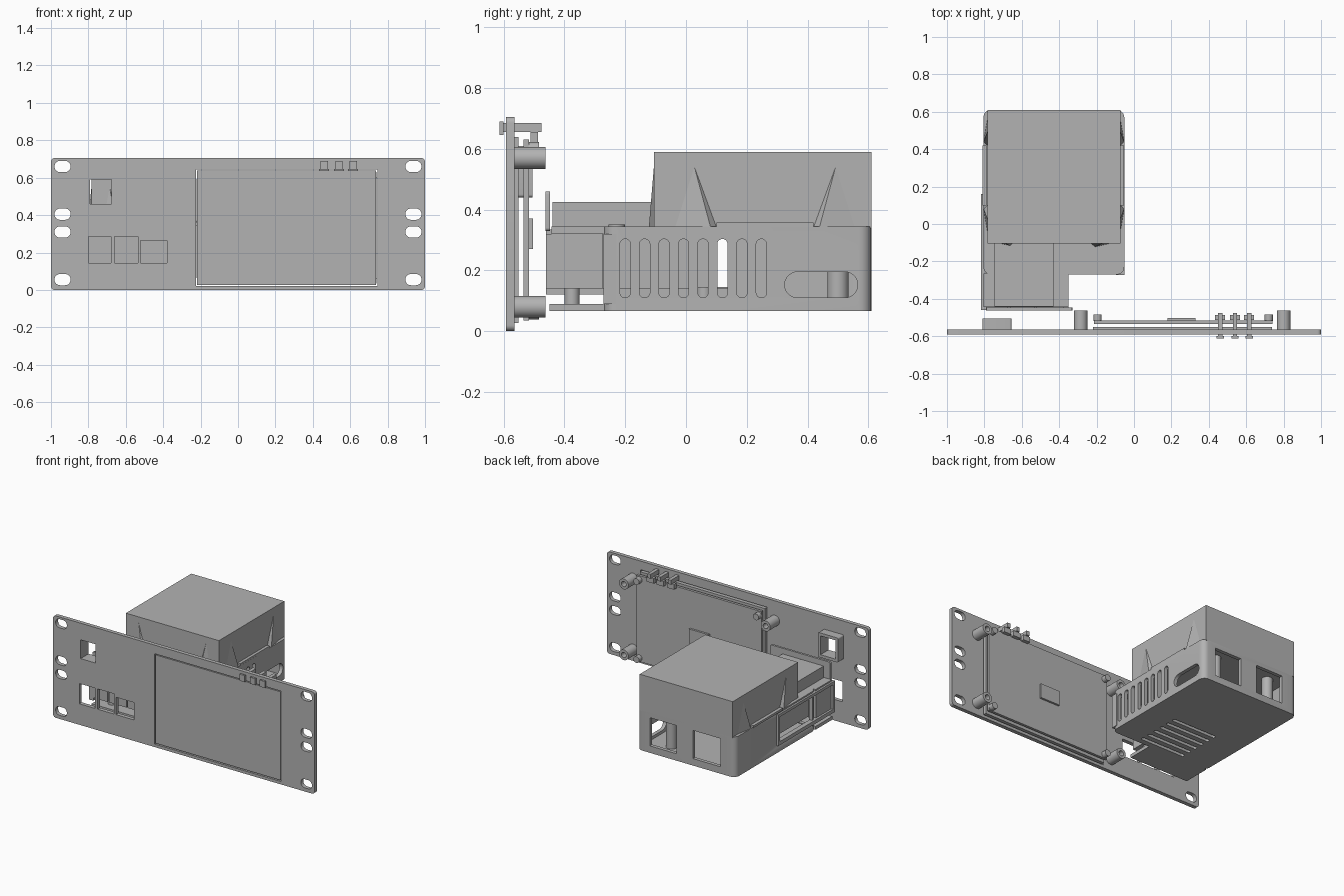
import bpy, bmesh, math
from mathutils import Vector

if "Cube" in bpy.data.objects:
    bpy.data.objects.remove(bpy.data.objects["Cube"])

grey = bpy.data.materials.new("plain grey")
grey.use_nodes = True
grey.diffuse_color = (0.45, 0.45, 0.45, 1)
grey.node_tree.nodes["Principled BSDF"].inputs["Base Color"].default_value = grey.diffuse_color


def rounded(corners, r, steps=6):
    """Polygon with every corner turned into an arc."""
    pts = [Vector(c) for c in corners]
    out = []
    for i, p in enumerate(pts):
        d0 = (pts[i - 1] - p).normalized() * r
        d1 = (pts[(i + 1) % len(pts)] - p).normalized() * r
        for k in range(steps + 1):
            t = math.pi / 2 * k / steps
            out.append(p + d0 + d1 - d1 * math.cos(t) - d0 * math.sin(t))
    return out


def rect(u0, u1, v0, v1, r=0):
    c = [Vector(p) for p in ((u0, v0), (u1, v0), (u1, v1), (u0, v1))]
    return rounded(c, r) if r else c


def circle(u, v, r, n=32):
    return [Vector((u + r * math.cos(math.tau * i / n), v + r * math.sin(math.tau * i / n)))
            for i in range(n)]


def place(axis, p, h):
    return {"x": (h, p.x, p.y), "y": (p.x, h, p.y), "z": (p.x, p.y, h)}[axis]


def prisms(name, solids):
    """One object made of profiles extruded along an axis."""
    bm = bmesh.new()
    for pts, axis, lo, hi in solids:
        a = [bm.verts.new(place(axis, p, lo)) for p in pts]
        b = [bm.verts.new(place(axis, p, hi)) for p in pts]
        bm.faces.new(a)
        bm.faces.new(b)
        for i in range(len(pts)):
            bm.faces.new((a[i - 1], a[i], b[i], b[i - 1]))
    return finish(name, bm)


def finish(name, bm):
    bmesh.ops.recalc_face_normals(bm, faces=bm.faces)
    me = bpy.data.meshes.new(name)
    bm.to_mesh(me)
    bm.free()
    me.materials.append(grey)
    ob = bpy.data.objects.new(name, me)
    bpy.context.collection.objects.link(ob)
    return ob


def part(name, solids, cuts=()):
    ob = prisms(name, solids)
    bpy.ops.object.select_all(action="DESELECT")
    ob.select_set(True)
    bpy.context.view_layer.objects.active = ob
    if cuts:
        cutter = prisms("cutter", cuts)
        mod = ob.modifiers.new("cut", "BOOLEAN")
        mod.operation, mod.solver, mod.object = "DIFFERENCE", "EXACT", cutter
        bpy.ops.object.modifier_apply(modifier="cut")
        bpy.data.objects.remove(cutter)
    bpy.ops.object.shade_smooth_by_angle(angle=math.radians(35))
    return ob


def box(x0, x1, y0, y1, z0, z1):
    return (rect(x0, x1, y0, y1), "z", z0, z1)


# Front panel with mounting slots, screen cut-out and port openings
FRONT, BACK = -0.592, -0.565
through = ("y", -0.7, -0.5)
cuts = [(rect(s - 0.043, s + 0.043, z - 0.03, z + 0.03, 0.029), *through)
        for s in (-0.938, 0.938) for z in (0.055, 0.31, 0.405, 0.66)]
ports = [(-0.8, -0.68, 0.285), (-0.66, -0.535, 0.285), (-0.52, -0.38, 0.265)]
cuts += [(rect(a, b, 0.145, top), *through) for a, b, top in ports]
cuts += [(rect(-0.79, -0.675, 0.46, 0.59), *through),
         (rect(-0.225, 0.745, 0.02, 0.645), *through)]
part("front_panel", [(rect(-1, 1, 0, 0.705, 0.02), "y", FRONT, BACK)], cuts)

# Display stack behind the panel
part("screen", [(rect(-0.218, 0.738, 0.027, 0.638), "y", -0.59, -0.552)])
part("display_board", [box(-0.215, 0.74, -0.535, -0.517, 0.035, 0.63)])
part("display_chip", [box(0.18, 0.33, -0.518, -0.503, 0.27, 0.37)])
part("display_frame", [(rect(-0.25, 0.8, 0.03, 0.635, 0.015), "y", -0.485, -0.462)],
     [(rect(-0.17, 0.71, 0.075, 0.595), "y", -0.6, -0.4),
      (rect(-0.05, 0.6, 0.59, 0.61), "y", -0.6, -0.4)]
     + [(circle(x, z, 0.012, 16), "y", -0.6, -0.4) for x in (-0.21, 0.755) for z in (0.06, 0.605)])
part("frame_spacers", [(circle(x, z, 0.022, 20), "y", -0.518, -0.484)
                       for x in (-0.195, 0.72) for z in (0.06, 0.6)])
part("screen_standoffs", [(circle(x, z, 0.036), "y", -0.567, -0.462)
                          for x in (-0.285, 0.8) for z in (0.08, 0.57)],
     [(circle(x, z, 0.018, 20), "y", -0.52, -0.4)
      for x in (-0.285, 0.8) for z in (0.08, 0.57)])

# Push buttons above the screen
for i, x in enumerate((0.46, 0.54, 0.615)):
    part(f"button_{i + 1}", [box(x - 0.02, x + 0.02, -0.613, -0.6, 0.645, 0.69),
                             box(x - 0.012, x + 0.012, -0.601, -0.475, 0.655, 0.685),
                             box(x - 0.027, x + 0.027, -0.512, -0.487, 0.62, 0.656)])

# Sockets and their bracket
RING_Z = 0.515
for i, x in enumerate((-0.71, -0.565, -0.4)):
    start = -0.5 if i == 0 else -0.566
    part(f"socket_{i + 1}", [(circle(x, RING_Z, 0.055), "y", start, -0.488),
                             (circle(x, RING_Z, 0.073), "y", -0.489, -0.444)],
         [(circle(x, RING_Z, 0.032), "y", -0.6, -0.4)])
part("socket_bracket", [(rect(-0.79, -0.33, 0.33, 0.46, 0.01), "y", -0.462, -0.447)])
part("sensor_frame", [(rect(-0.81, -0.655, 0.44, 0.61, 0.01), "y", BACK - 0.001, -0.505)],
     [(rect(-0.79, -0.675, 0.46, 0.59), *through)])

# Lower case: hollow shell with vents
X0, X1, Y0, Y1, Z0, Z1 = -0.805, -0.052, -0.27, 0.61, 0.067, 0.345
cuts = [(rect(X0 + 0.025, X1 - 0.025, Y0 + 0.025, Y1 - 0.025, 0.02), "z", Z0 + 0.023, Z1 - 0.022)]
shell = part("lower_case", [(rect(X0, X1, Y0, Y1, 0.04), "z", Z0, Z1)], cuts)
side = [(rect(y - 0.017, y + 0.017, 0.11, 0.303, 0.0165), "x", -0.1, 0)
        for y in (-0.2 + 0.064 * i for i in range(8))]
side += [(rect(0.325, 0.565, 0.11, 0.195, 0.042), "x", -0.1, 0),
         (rect(-0.23, 0.15, 0.14, 0.315), "x", -0.9, -0.76)]
side += [(rect(a, b, 0.115, 0.31), "y", 0.56, 0.7) for a, b in ((-0.355, -0.15), (-0.69, -0.48))]
side += [(rect(-0.77, -0.37, 0.095, 0.318), "y", -0.3, -0.235)]
side += [(rect(-0.59, -0.25, y - 0.012, y + 0.012, 0.0115), "z", 0.0, 0.1)
         for y in (-0.22 + 0.06 * i for i in range(6))]
cutter = prisms("vent_cutter", side)
mod = shell.modifiers.new("vents", "BOOLEAN")
mod.solver, mod.object = "EXACT", cutter
bpy.context.view_layer.objects.active = shell
bpy.ops.object.modifier_apply(modifier="vents")
bpy.data.objects.remove(cutter)

# Front extension of the case, its side frame and supports
part("extension_floor", [box(X0, -0.35, -0.45, Y0 + 0.005, Z0, 0.09)])
part("extension_lid", [box(X0, -0.35, -0.443, Y0 + 0.005, 0.32, Z1)])
part("side_frame", [box(-0.818, -0.785, -0.46, 0.16, 0.12, 0.335)],
     [(rect(-0.44, 0.14, 0.145, 0.315), "x", -0.9, -0.7)])
part("corner_tab", [box(-0.095, -0.05, -0.272, -0.228, 0.09, 0.32)])
part("floor_posts", [(circle(x, y, 0.025, 20), "z", 0.085, 0.145)
                     for x in (-0.7, -0.42) for y in (-0.375, 0.06)])
part("case_posts", [(circle(x, 0.5, 0.035), "z", 0.088, 0.325) for x in (-0.66, -0.24)])

# Electronics block and port housings
part("electronics_block", [box(-0.745, -0.43, -0.44, 0.1, 0.14, 0.425)])
part("port_housings", [box(a - 0.003, b + 0.003, -0.46, -0.275, 0.14, 0.319)
                       for a, b, top in ports])

# Case screws
part("case_screws", [(circle(x, -0.228, 0.027, 24), "z", Z1 - 0.005, Z1 + 0.006) for x in (-0.31, -0.1)],
     [(circle(x, -0.228, 0.014, 6), "z", Z1, Z1 + 0.05) for x in (-0.31, -0.1)])

# Upper cover with flared fins on the sides and front
CX, CY, WALL = (X0 + X1) / 2, 0.26, 0.356
part("upper_cover", [box(CX - WALL, CX + WALL, -0.105, Y1, Z1 - 0.005, 0.59)])
part("cover_ledges", [box(CX + s * 0.368 - 0.014, CX + s * 0.368 + 0.008, 0.1, 0.42, Z1 - 0.002, 0.358)
                      for s in (-1, 1)])


def fin(name, pts):
    bm = bmesh.new()
    v = [bm.verts.new(p) for p in pts]
    for skip in range(4):
        bm.faces.new([v[i] for i in range(4) if i != skip])
    return finish(name, bm)


for sx, side_name in ((-1, "right"), (1, "left")):
    inner, outer = CX + sx * (WALL - 0.001), CX + sx * 0.376
    for sy, end in ((-1, "front"), (1, "back")):
        fin(f"{side_name}_{end}_fin", [(inner, CY + sy * 0.3, Z1), (inner, CY + sy * 0.16, Z1),
                                       (outer, CY + sy * 0.18, Z1), (inner, CY + sy * 0.235, 0.55)])
    fin(f"front_{side_name}_fin", [(CX + sx * 0.3, -0.104, Z1), (CX + sx * 0.2, -0.104, Z1),
                                   (CX + sx * 0.22, -0.122, Z1), (CX + sx * 0.26, -0.104, 0.56)])
